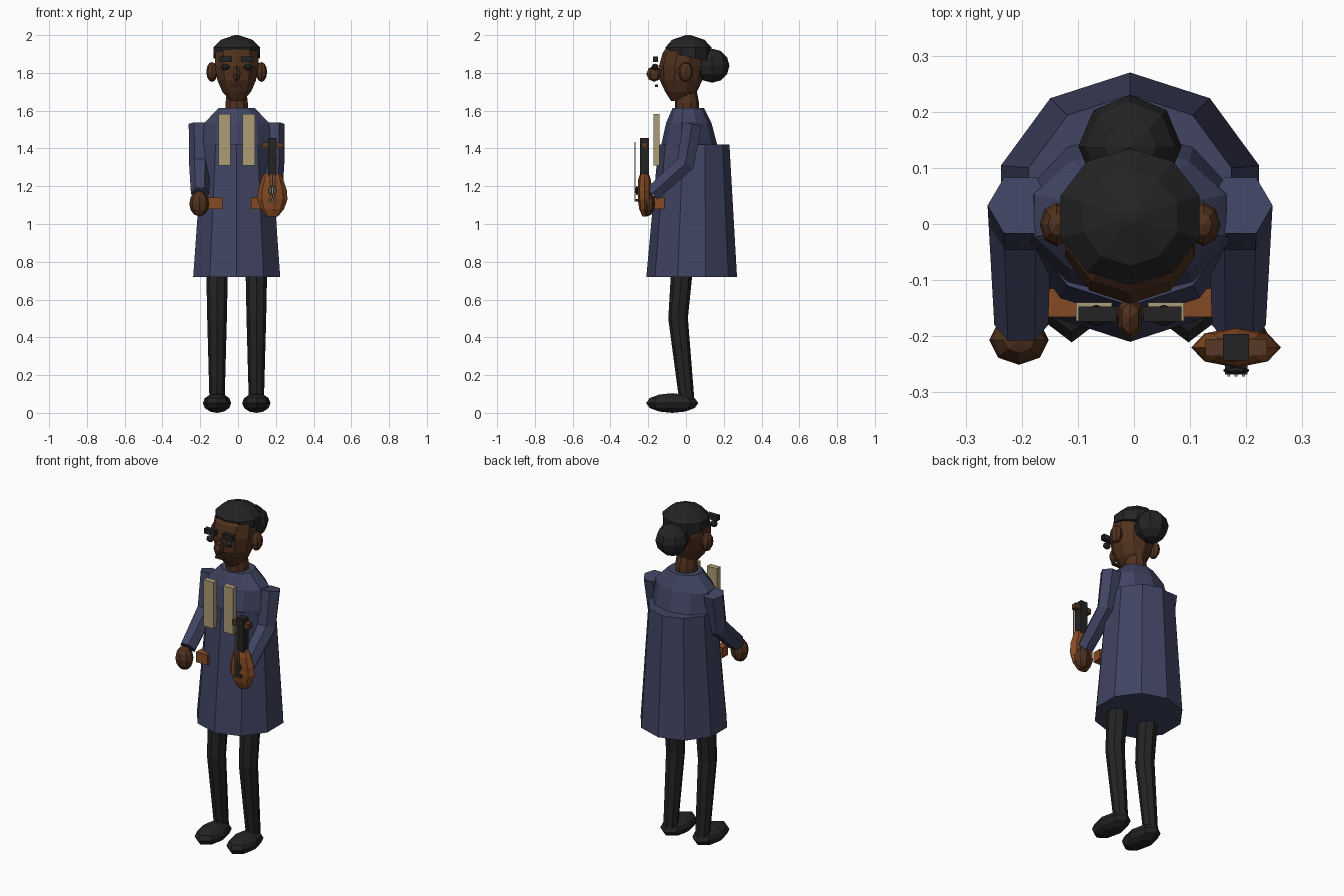
import bpy, bmesh, math
from mathutils import Vector, Matrix

if "Cube" in bpy.data.objects:
    bpy.data.objects.remove(bpy.data.objects["Cube"])

CX = -0.007  # body centre line


def material(name, rgb):
    m = bpy.data.materials.new(name)
    m.diffuse_color = (*rgb, 1)
    m.use_nodes = True
    m.node_tree.nodes["Principled BSDF"].inputs["Base Color"].default_value = m.diffuse_color
    return m


NAVY = material("navy_cloth", (0.052, 0.058, 0.122))
BLACK = material("black", (0.017, 0.017, 0.018))
SKIN = material("brown_skin", (0.080, 0.031, 0.013))
LIPS = material("dark_lips", (0.045, 0.017, 0.010))
TAN = material("tan_cloth", (0.42, 0.34, 0.18))
ORANGE = material("orange_wood", (0.23, 0.068, 0.017))
WALNUT = material("walnut", (0.095, 0.040, 0.018))
STEEL = material("string_grey", (0.25, 0.23, 0.18))


def finish(name, bm, mat):
    bmesh.ops.recalc_face_normals(bm, faces=bm.faces)
    me = bpy.data.meshes.new(name)
    bm.to_mesh(me)
    bm.free()
    me.materials.append(mat)
    ob = bpy.data.objects.new(name, me)
    bpy.context.collection.objects.link(ob)
    return ob


def skin_rings(name, rings, mat):
    """Bridge a list of equal-sized point rings and cap both ends."""
    bm = bmesh.new()
    vs = [[bm.verts.new(p) for p in r] for r in rings]
    n = len(rings[0])
    for a, b in zip(vs, vs[1:]):
        for i in range(n):
            j = (i + 1) % n
            bm.faces.new((a[i], a[j], b[j], b[i]))
    bm.faces.new(vs[0])
    bm.faces.new(vs[-1])
    return finish(name, bm, mat)


def loft(name, sections, mat, n=10, x=CX, slope=0):
    """Stack ellipses given as (y, z, rx, ry); slope tilts the lowest one."""
    rings = []
    for k, (y, z, rx, ry) in enumerate(sections):
        ring = []
        for i in range(n):
            a = math.pi / 2 + math.tau * i / n
            dy = ry * math.sin(a)
            dz = slope * dy if k == 0 else 0
            ring.append((x + rx * math.cos(a), y + dy, z + dz))
        rings.append(ring)
    return skin_rings(name, rings, mat)


def tube(name, path, radii, mat, n=6):
    """Faceted limb along a path lying in a plane of constant x."""
    pts = [Vector(p) for p in path]
    rings = []
    for k, p in enumerate(pts):
        d = (pts[min(k + 1, len(pts) - 1)] - pts[max(k - 1, 0)]).normalized()
        u = Vector((1, 0, 0))
        v = d.cross(u).normalized()
        rings.append([p + radii[k] * (u * math.cos(math.tau * i / n) + v * math.sin(math.tau * i / n))
                      for i in range(n)])
    return skin_rings(name, rings, mat)


def ball(name, loc, size, mat, seg=8, rings=6):
    bm = bmesh.new()
    bmesh.ops.create_uvsphere(bm, u_segments=seg, v_segments=rings, radius=1,
                              matrix=Matrix.LocRotScale(Vector(loc), None, Vector(size)))
    return finish(name, bm, mat)


def box(name, lo, hi, mat):
    lo, hi = Vector(lo), Vector(hi)
    bm = bmesh.new()
    bmesh.ops.create_cube(bm, size=1, matrix=Matrix.LocRotScale((lo + hi) / 2, None, hi - lo))
    return finish(name, bm, mat)


# Coat and chest
loft("coat_skirt", [(0.03, 0.72, 0.242, 0.24), (0.042, 1.42, 0.19, 0.188)], NAVY)
loft("coat_chest", [(0.017, 1.30, 0.185, 0.14), (0.017, 1.42, 0.19, 0.148),
                    (0.015, 1.535, 0.18, 0.12), (0.012, 1.615, 0.10, 0.083)], NAVY)

# Neck and head
loft("neck", [(0.005, 1.58, 0.063, 0.065), (0.005, 1.64, 0.062, 0.064),
              (0.0, 1.70, 0.055, 0.058)], SKIN)
loft("head", [(-0.035, 1.652, 0.035, 0.045), (-0.026, 1.70, 0.08, 0.084),
              (-0.026, 1.76, 0.107, 0.112), (-0.02, 1.84, 0.122, 0.122),
              (-0.01, 1.91, 0.118, 0.112), (0.0, 1.95, 0.085, 0.085)], SKIN)
loft("hair_cap", [(0.013, 1.885, 0.130, 0.118), (0.013, 1.935, 0.130, 0.122),
                  (0.012, 1.975, 0.088, 0.086), (0.012, 2.0, 0.012, 0.012)], BLACK, slope=-0.2)
ball("hair_bun", (CX, 0.138, 1.838), (0.092, 0.092, 0.09), BLACK)

# Face
ball("nose", (CX, -0.168, 1.795), (0.024, 0.042, 0.042), SKIN, 6, 4)
box("mouth", (CX - 0.028, -0.163, 1.725), (CX + 0.028, -0.147, 1.738), LIPS)

# Paired parts
for side, s in (("left", -1), ("right", 1)):
    ball(side + "_ear", (CX + s * 0.131, -0.001, 1.805), (0.03, 0.039, 0.053), SKIN)
    ball(side + "_eye", (CX + s * 0.06, -0.163, 1.831), (0.023, 0.019, 0.018), BLACK)
    bx = CX + s * 0.058
    box(side + "_eyebrow", (bx - 0.034, -0.174, 1.858), (bx + 0.034, -0.147, 1.888), BLACK)

    # Scarf strips and belt pieces on the coat front
    bx = CX + s * 0.064
    box(side + "_scarf_strip", (bx - 0.032, -0.173, 1.31), (bx + 0.032, -0.14, 1.583), TAN)
    bx = CX + s * 0.113
    box(side + "_pocket_flap", (bx - 0.038, -0.166, 1.08), (bx + 0.038, -0.115, 1.14), ORANGE)

    # Bent sleeve and hand
    ax = CX + s * 0.196
    tube(side + "_sleeve", [(ax, 0.033, 1.53), (ax, -0.003, 1.32), (ax - s * 0.002, -0.18, 1.16)],
         [0.058, 0.056, 0.048], NAVY)
    ball(side + "_hand", (CX + s * 0.198, -0.207, 1.108), (0.053, 0.044, 0.068), SKIN)

    # Leg and shoe
    lx = CX + s * 0.104
    tube(side + "_leg", [(lx, -0.018, 0.80), (lx, -0.042, 0.50), (lx, 0.005, 0.06)],
         [0.058, 0.052, 0.040], BLACK, 8)
    ball(side + "_shoe", (lx, -0.073, 0.052), (0.075, 0.138, 0.052), BLACK)

# Small lute held in the right hand
LX = 0.182
loft("lute_body", [(-0.217, 1.04, 0.03, 0.014), (-0.22, 1.08, 0.062, 0.028),
                   (-0.22, 1.13, 0.080, 0.035), (-0.22, 1.18, 0.076, 0.036),
                   (-0.22, 1.235, 0.058, 0.034), (-0.22, 1.268, 0.045, 0.022)], ORANGE, 8, LX)
box("lute_neck", (LX - 0.023, -0.243, 1.22), (LX + 0.023, -0.196, 1.455), BLACK)
box("lute_pegs", (LX - 0.055, -0.235, 1.402), (LX + 0.055, -0.205, 1.432), WALNUT)
ball("sound_hole", (LX, -0.261, 1.178), (0.024, 0.006, 0.024), BLACK, 10, 6)
box("lute_bridge", (LX - 0.02, -0.268, 1.12), (LX + 0.02, -0.245, 1.133), BLACK)
for i in (-1, 0, 1):
    x = LX + i * 0.013
    box("lute_string", (x - 0.0025, -0.272, 1.12), (x + 0.0025, -0.267, 1.435), STEEL)
